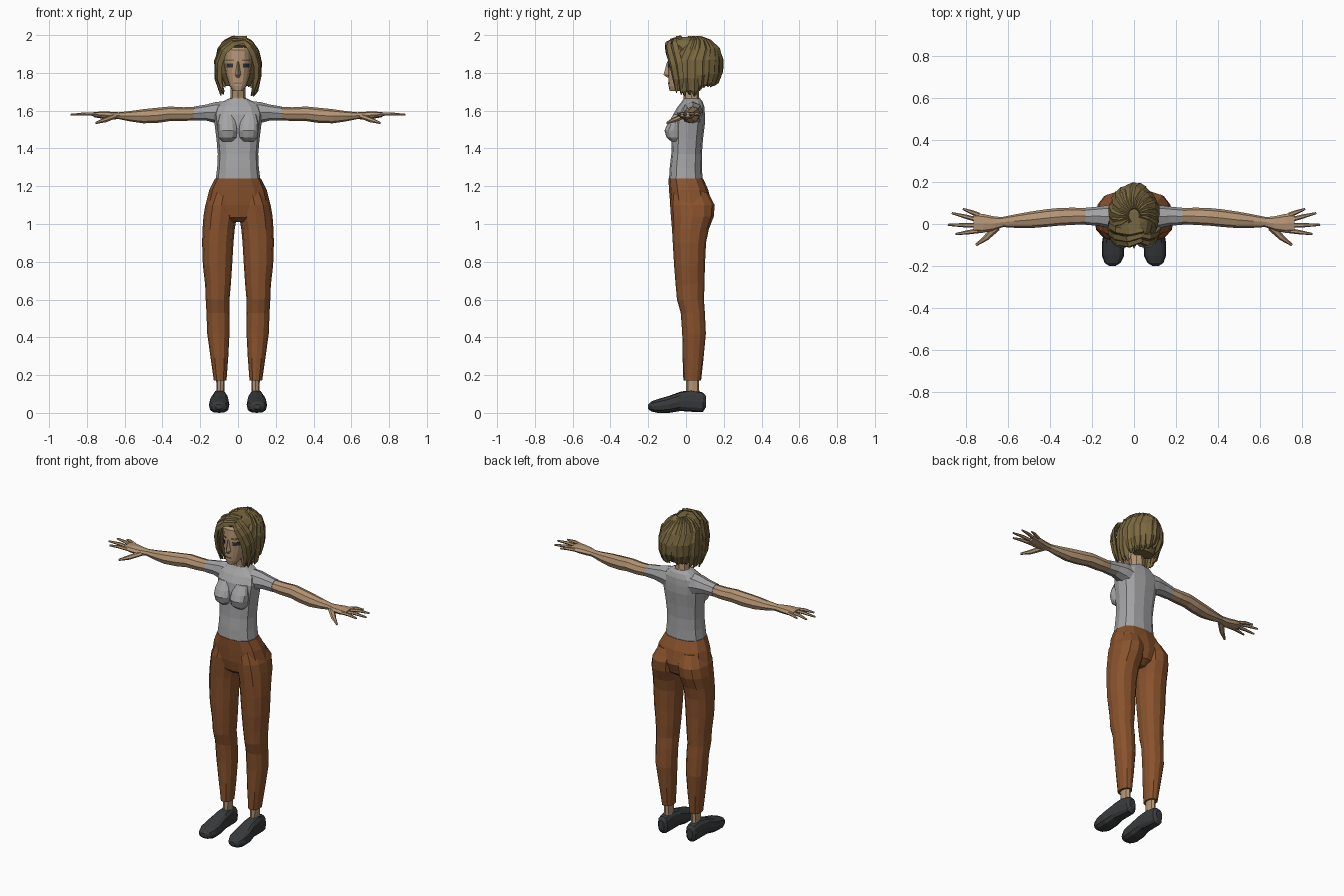
import bpy, bmesh, math, random
from mathutils import Vector

random.seed(4)


def material(name, r, g, b):
    m = bpy.data.materials.new(name)
    m.diffuse_color = (r, g, b, 1)
    return m


SKIN = material("skin", 0.46, 0.30, 0.175)
SHIRT = material("grey_cloth", 0.37, 0.37, 0.38)
PANTS = material("rust_cloth", 0.25, 0.085, 0.026)
HAIR = material("dark_blond", 0.19, 0.135, 0.05)
SHOE = material("charcoal", 0.04, 0.042, 0.045)
EYE = material("eye_dark", 0.035, 0.035, 0.045)
LIP = material("lip", 0.30, 0.16, 0.10)


def skin_rings(name, rings, mat, mirror=1):
    """Join equal-length rings of points into a closed, flat-shaded tube."""
    bm = bmesh.new()
    vs = [[bm.verts.new((p[0] * mirror, p[1], p[2])) for p in r] for r in rings]
    n = len(vs[0])
    for a, b in zip(vs, vs[1:]):
        for i in range(n):
            bm.faces.new((a[i], a[(i + 1) % n], b[(i + 1) % n], b[i]))
    bm.faces.new(vs[0])
    bm.faces.new(vs[-1])
    bmesh.ops.recalc_face_normals(bm, faces=bm.faces)
    me = bpy.data.meshes.new(name)
    bm.to_mesh(me)
    bm.free()
    me.materials.append(mat)
    ob = bpy.data.objects.new(name, me)
    bpy.context.collection.objects.link(ob)
    return ob


def loft(name, axis, sections, mat, n=12, power=2.2, mirror=1):
    """Sections are (position on axis, low u, high u, low v, high v)."""
    rings = []
    for t, u0, u1, v0, v1 in sections:
        ring = []
        for i in range(n):
            a = 2 * math.pi * i / n
            c, s = math.cos(a), math.sin(a)
            u = (u0 + u1) / 2 + (u1 - u0) / 2 * math.copysign(abs(c) ** (2 / power), c)
            v = (v0 + v1) / 2 + (v1 - v0) / 2 * math.copysign(abs(s) ** (2 / power), s)
            ring.append({"x": (t, u, v), "y": (u, t, v), "z": (u, v, t)}[axis])
        rings.append(ring)
    return skin_rings(name, rings, mat, mirror)


def strand(name, path, widths, thick, mat, centre, n=4, mirror=1):
    """Sweep a flattened section along a path, its flat side facing away from centre."""
    pts = [Vector(p) for p in path]
    rings = []
    for k, p in enumerate(pts):
        tan = (pts[min(k + 1, len(pts) - 1)] - pts[max(k - 1, 0)]).normalized()
        side = tan.cross(p - Vector(centre)).normalized()
        out = side.cross(tan)
        w = widths[k]
        th = min(thick, w)
        rings.append([p + side * w * math.cos(2 * math.pi * i / n)
                      + out * th * math.sin(2 * math.pi * i / n) for i in range(n)])
    return skin_rings(name, rings, mat, mirror)


# Torso and neck
loft("shirt", "z", [
    (1.235, -.118, .118, -.09, .087), (1.30, -.110, .110, -.086, .085),
    (1.37, -.107, .107, -.078, .084), (1.45, -.114, .114, -.075, .09),
    (1.53, -.124, .124, -.076, .10), (1.58, -.130, .130, -.068, .10),
    (1.62, -.118, .118, -.045, .097), (1.648, -.082, .082, -.022, .088),
    (1.664, -.048, .048, -.012, .075)], SHIRT, power=2.5)
loft("neck", "z", [
    (1.63, -.05, .05, -.015, .08), (1.67, -.041, .041, -.012, .07),
    (1.76, -.039, .039, -.03, .065)], SKIN, n=8)

# Hips
loft("hips", "z", [
    (1.01, -.05, .05, -.04, .08), (1.035, -.13, .13, -.07, .115),
    (1.10, -.172, .172, -.083, .138), (1.18, -.152, .152, -.09, .118),
    (1.24, -.122, .122, -.093, .091)], PANTS, power=2.4)

for s, side in ((1, "right"), (-1, "left")):
    # Chest
    loft(side + "_bust", "z", [
        (1.438, .025, .085, -.08, -.03), (1.458, .006, .102, -.103, -.02),
        (1.495, .002, .108, -.114, -.02), (1.53, .006, .108, -.098, -.02),
        (1.58, .02, .095, -.066, -.02)], SHIRT, mirror=s)
    # Sleeve and arm
    loft(side + "_sleeve", "x", [
        (.06, -.025, .09, 1.51, 1.652), (.12, -.02, .09, 1.535, 1.645),
        (.17, -.008, .083, 1.548, 1.632), (.232, -.004, .077, 1.548, 1.622)],
        SHIRT, n=8, mirror=s)
    loft(side + "_arm", "x", [
        (.21, .0, .074, 1.551, 1.619), (.29, -.004, .078, 1.545, 1.618),
        (.36, -.008, .076, 1.545, 1.622), (.42, -.014, .07, 1.536, 1.616),
        (.50, -.02, .058, 1.533, 1.608), (.57, -.018, .045, 1.543, 1.598),
        (.635, -.014, .032, 1.556, 1.591)], SKIN, n=8, mirror=s)
    # Hand
    loft(side + "_palm", "x", [
        (.625, -.015, .032, 1.556, 1.591), (.67, -.032, .037, 1.553, 1.594),
        (.72, -.042, .048, 1.558, 1.596), (.765, -.042, .052, 1.566, 1.592)],
        SKIN, n=8, mirror=s)
    for i, (by, tx, ty) in enumerate([(.043, .815, .072), (.019, .868, .052),
                                      (-.007, .887, -.004), (-.032, .85, -.048)]):
        path = [(.74, by, 1.579), ((.74 + tx) / 2, (by + ty) / 2, 1.583), (tx, ty, 1.579)]
        strand(f"{side}_finger_{i + 1}", path, [.012, .010, .005], .009, SKIN,
               (.75, 0, 0), n=6, mirror=s)
    strand(side + "_thumb", [(.655, -.015, 1.57), (.705, -.066, 1.55), (.752, -.1, 1.535)],
           [.02, .014, .006], .013, SKIN, (.7, 0, 0), n=6, mirror=s)
    # Leg, ankle and shoe
    loft(side + "_trouser_leg", "z", [
        (1.17, .008, .14, -.075, .115), (1.10, .003, .173, -.084, .152),
        (1.04, .006, .183, -.08, .147), (.97, .018, .188, -.074, .12),
        (.90, .024, .190, -.07, .106), (.78, .031, .186, -.063, .10),
        (.68, .038, .174, -.055, .098), (.60, .045, .171, -.048, .095),
        (.53, .044, .167, -.028, .10), (.42, .045, .163, -.02, .105),
        (.29, .052, .145, -.018, .093), (.172, .061, .128, -.014, .08)], PANTS, mirror=s)
    loft(side + "_ankle", "z", [
        (.07, .068, .12, -.005, .075), (.12, .072, .114, 0, .07),
        (.19, .070, .116, 0, .07)], SKIN, n=8, mirror=s)
    loft(side + "_shoe", "y", [
        (.105, .078, .118, .03, .09), (.09, .064, .13, .005, .108),
        (.03, .059, .135, .006, .122), (-.03, .052, .142, .010, .112),
        (-.09, .046, .153, 0, .09), (-.15, .047, .153, 0, .073),
        (-.185, .064, .14, .008, .06), (-.2, .088, .118, .02, .045)],
        SHOE, power=2.7, mirror=s)

# Head
SKULL = [(1.703, -.024, .024, -.086, -.035), (1.73, -.045, .045, -.092, .03),
         (1.78, -.062, .062, -.094, .09), (1.85, -.074, .074, -.096, .13),
         (1.92, -.074, .074, -.092, .13), (1.965, -.05, .05, -.055, .10)]
loft("head", "z", SKULL, SKIN, n=16, power=2.5)
skin_rings("nose", [[(-.008, -.088, 1.86), (.008, -.088, 1.86), (0, -.100, 1.86)],
                    [(-.017, -.088, 1.79), (.017, -.088, 1.79), (0, -.119, 1.79)],
                    [(-.010, -.088, 1.776), (.010, -.088, 1.776), (0, -.100, 1.776)]], SKIN)


def face_plate(name, x0, x1, z0, z1, mat, mirror=1):
    """Thin plate bent round the front of the face."""
    rings = []
    for k in range(5):
        x = x0 + (x1 - x0) * k / 4
        ring = []
        for z, d in ((z0, .003), (z1, .003), (z1, -.004), (z0, -.004)):
            a, b = next((a, b) for a, b in zip(SKULL, SKULL[1:]) if a[0] <= z <= b[0])
            f = (z - a[0]) / (b[0] - a[0])
            w, lo, hi = (a[j] + (b[j] - a[j]) * f for j in (2, 3, 4))
            bulge = (1 - min(abs(x / w), .98) ** 2.5) ** .4
            ring.append((x, (lo + hi) / 2 - (hi - lo) / 2 * bulge - d, z))
        rings.append(ring)
    return skin_rings(name, rings, mat, mirror)


for s, side in ((1, "right"), (-1, "left")):
    face_plate(side + "_eye", .027, .062, 1.829, 1.850, EYE, s)
    face_plate(side + "_brow", .020, .066, 1.864, 1.872, HAIR, s)
face_plate("mouth", -.022, .022, 1.742, 1.75, LIP)

# Hair: inner cap
loft("hair_cap", "z", [
    (1.73, -.065, .065, .04, .125), (1.80, -.095, .095, .0, .165),
    (1.86, -.104, .104, -.02, .176), (1.915, -.102, .102, -.06, .168),
    (1.945, -.088, .088, -.092, .15), (1.972, -.064, .064, -.08, .115),
    (1.99, -.03, .03, -.045, .06)], HAIR)

# Hair: overlapping locks round the sides and back, swirling from the crown
HEAD = (0, .04, 1.85)
LOCKS = 17
for i in range(LOCKS):
    phi = math.radians(62 + 236 * i / (LOCKS - 1))
    back = max(0, -math.cos(phi))
    hem = 1.685 + .055 * back + random.uniform(-.012, .015)
    swell = random.uniform(.97, 1.04)
    path = []
    for theta in (12, 35, 60, 88):
        t = math.radians(theta)
        p = phi + .35 * math.cos(t)
        path.append((.112 * swell * math.sin(t) * math.sin(p),
                     .042 - .142 * swell * math.sin(t) * math.cos(p),
                     1.862 + .126 * math.cos(t)))
    for f, r in ((.5, .98), (.85, .85), (1, .72)):
        path.append((.112 * swell * r * math.sin(phi),
                     .042 - .142 * swell * r * math.cos(phi),
                     1.866 + (hem - 1.866) * f))
    strand(f"hair_lock_{i + 1}", path, [.012, .022, .029, .032, .029, .019, .004],
           .012, HAIR, HEAD)

# Hair: fringe swept from an off-centre parting
FRINGE = [
    [(.04, -.075, 1.968), (-.025, -.099, 1.957), (-.075, -.092, 1.918), (-.101, -.072, 1.85),
     (-.101, -.055, 1.77), (-.082, -.05, 1.70)],
    [(.04, -.055, 1.978), (-.03, -.076, 1.972), (-.085, -.065, 1.93), (-.112, -.045, 1.86),
     (-.112, -.03, 1.77), (-.088, -.025, 1.69)],
    [(.045, -.03, 1.985), (-.02, -.045, 1.986), (-.08, -.035, 1.953), (-.112, -.015, 1.87),
     (-.113, -.005, 1.77), (-.09, 0, 1.68)],
    [(.035, -.082, 1.965), (.062, -.094, 1.94), (.085, -.086, 1.90), (.102, -.07, 1.84),
     (.099, -.056, 1.77), (.08, -.05, 1.695)],
    [(.03, -.055, 1.978), (.07, -.065, 1.955), (.099, -.055, 1.91), (.113, -.04, 1.85),
     (.111, -.03, 1.77), (.088, -.025, 1.685)]]
for i, path in enumerate(FRINGE):
    strand(f"fringe_lock_{i + 1}", path, [.012, .022, .025, .025, .022, .004], .012, HAIR, HEAD)
